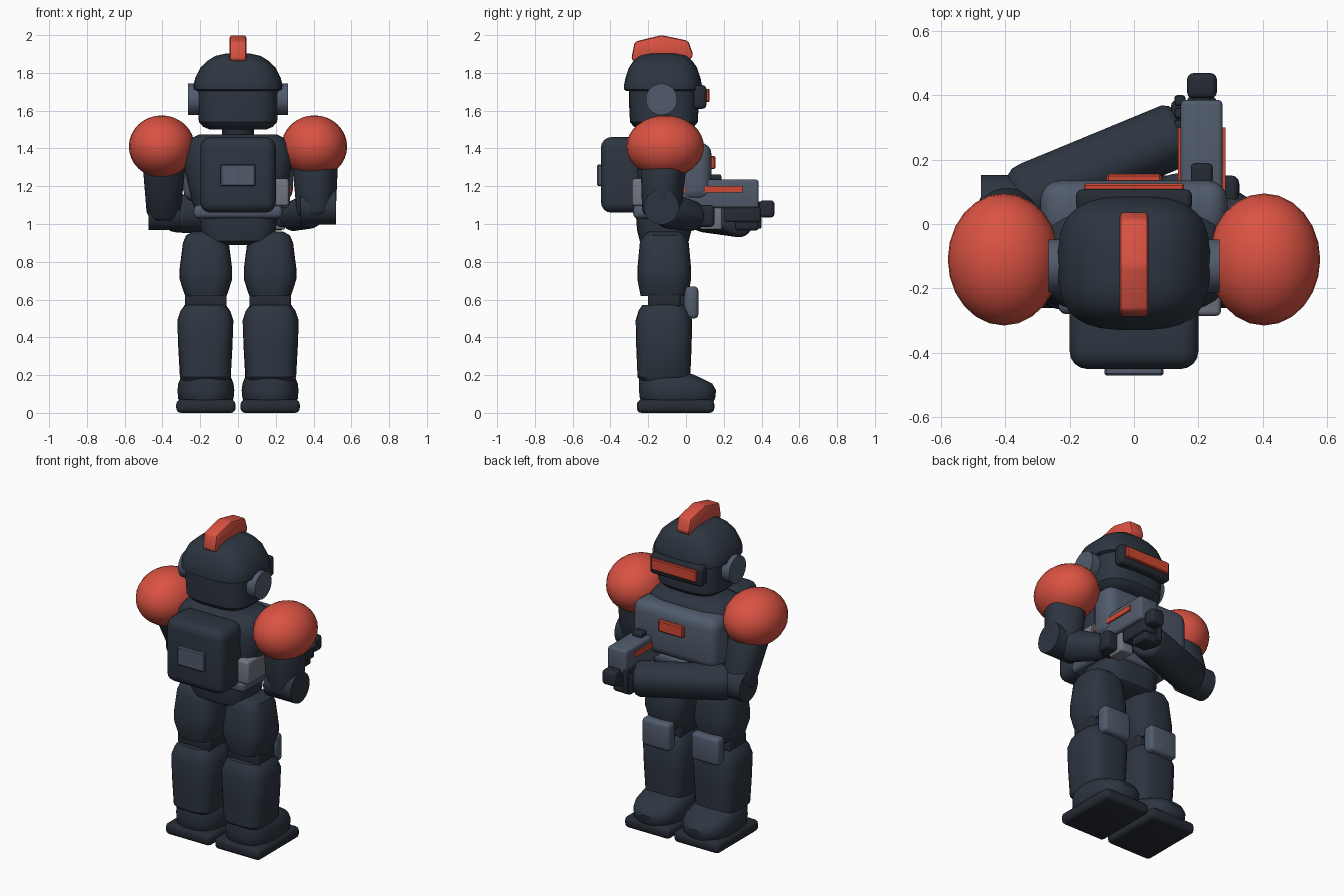
import bpy, bmesh, math
from mathutils import Vector, Matrix

if "Cube" in bpy.data.objects:
    bpy.data.objects.remove(bpy.data.objects["Cube"])


def material(name, rgb):
    m = bpy.data.materials.new(name)
    m.diffuse_color = (*rgb, 1)
    m.use_nodes = True
    m.node_tree.nodes["Principled BSDF"].inputs["Base Color"].default_value = m.diffuse_color
    return m


NAVY = material("dark navy armour", (0.026, 0.036, 0.052))
BLACK = material("near black joints", (0.019, 0.024, 0.034))
SLATE = material("slate plate", (0.082, 0.105, 0.150))
GREY = material("light gun grey", (0.17, 0.18, 0.22))
RED = material("coral red", (0.70, 0.085, 0.055))
GLOW = material("orange red trim", (0.62, 0.065, 0.032))


def finish(bm, name, mat):
    bmesh.ops.recalc_face_normals(bm, faces=bm.faces)
    me = bpy.data.meshes.new(name)
    bm.to_mesh(me)
    bm.free()
    me.materials.append(mat)
    ob = bpy.data.objects.new(name, me)
    bpy.context.collection.objects.link(ob)
    return ob


def box(name, mat, x, y, z, bevel=0.0, segs=3):
    """Box from (min, max) ranges with rounded edges."""
    bm = bmesh.new()
    bmesh.ops.create_cube(bm, size=1)
    for v in bm.verts:
        v.co = Vector([(r[0] + r[1]) / 2 + c * (r[1] - r[0]) for r, c in zip((x, y, z), v.co)])
    if bevel:
        bmesh.ops.bevel(bm, geom=bm.edges[:], offset=bevel, segments=segs, profile=0.5, affect='EDGES')
    return finish(bm, name, mat)


def loft(name, mat, rings, origin=(0, 0, 0), axis=(0, 0, 1), power=2.0, n=32):
    """Rounded-square sections: rings of (distance, half x, half y, y shift)."""
    bm = bmesh.new()
    rot = Vector((0, 0, 1)).rotation_difference(Vector(axis).normalized()).to_matrix()
    loops = []
    for t, hx, hy, *cy in rings:
        loop = []
        for i in range(n):
            a = 2 * math.pi * (i + 0.5) / n
            c, s = math.cos(a), math.sin(a)
            px = math.copysign(abs(c) ** (2 / power), c) * hx
            py = math.copysign(abs(s) ** (2 / power), s) * hy + (cy[0] if cy else 0)
            loop.append(bm.verts.new(Vector(origin) + rot @ Vector((px, py, t))))
        loops.append(loop)
    for a, b in zip(loops, loops[1:]):
        for i in range(n):
            bm.faces.new((a[i], a[(i + 1) % n], b[(i + 1) % n], b[i]))
    bm.faces.new(loops[0])
    bm.faces.new(loops[-1])
    return finish(bm, name, mat)


def limb(name, mat, p, q, r0, r1):
    """Tapered limb with softened ends between two points."""
    d = Vector(q) - Vector(p)
    L = d.length
    e = 0.03
    return loft(name, mat, [(0, r0 * .75, r0 * .75), (e, r0 * .96, r0 * .96), (2 * e, r0, r0),
                            (L - e, r1, r1), (L - e * .3, r1 * .9, r1 * .9), (L, r1 * .75, r1 * .75)],
                p, d, 2.4)


def cyl_x(name, mat, x0, x1, y, z, r):
    return loft(name, mat, [(0, r, r), (x1 - x0, r, r)], (x0, y, z), (1, 0, 0))


# head and helmet
loft("neck", BLACK, [(1.44, .085, .085), (1.54, .085, .085)], (0, -.12, 0))
loft("head", NAVY, [(1.50, .15, .125), (1.515, .185, .16), (1.54, .208, .18), (1.65, .215, .186),
                    (1.73, .215, .186)], (0, -.117, 0), power=3.2)
loft("helmet_dome", NAVY, [(1.705, .222, .195), (1.712, .236, .207), (1.735, .236, .207), (1.77, .228, .2),
                           (1.83, .198, .18), (1.865, .16, .155), (1.89, .12, .125), (1.903, .06, .07)],
     (0, -.122, 0), power=3)
for s, side in ((1, "right"), (-1, "left")):
    cyl_x(side + "_ear_disc", SLATE, min(s * .19, s * .265), max(s * .19, s * .265), -.13, 1.66, .083)
box("visor_frame", BLACK, (-.18, .18), (.04, .108), (1.61, 1.735), .02)
box("visor_glow", GLOW, (-.155, .155), (.10, .125), (1.645, 1.715), .005, 1)

# helmet crest: side profile pushed out across x
bm = bmesh.new()
profile = [(-.29, 1.87), (-.272, 1.965), (-.13, 2.0), (.012, 1.97), (.04, 1.89), (0, 1.85), (-.13, 1.88), (-.25, 1.85)]
face = bm.faces.new([bm.verts.new((-.045, y, z)) for y, z in profile])
ext = bmesh.ops.extrude_face_region(bm, geom=[face])
for v in ext["geom"]:
    if isinstance(v, bmesh.types.BMVert):
        v.co.x = .045
bmesh.ops.bevel(bm, geom=bm.edges[:], offset=.014, segments=2, profile=.5, affect='EDGES')
finish(bm, "helmet_crest", RED)

# torso
loft("torso", NAVY, [(1.03, .21, .14), (1.12, .245, .155), (1.25, .275, .165), (1.36, .295, .17),
                     (1.42, .275, .165), (1.455, .245, .145), (1.475, .205, .11)], (0, -.11, 0), power=3.2)
box("chest_plate", SLATE, (-.29, .29), (-.04, .135), (1.12, 1.43), .06, 4)
box("chest_badge", GLOW, (-.085, .085), (.12, .155), (1.29, 1.36), .006, 1)
box("belt", SLATE, (-.235, .235), (-.28, .05), (1.03, 1.10), .025)
loft("pelvis", NAVY, [(.89, .15, .10), (.91, .185, .13), (.97, .2, .145), (1.04, .205, .15)],
     (0, -.115, 0), power=3.2)
box("backpack", NAVY, (-.2, .2), (-.45, -.22), (1.06, 1.46), .055, 4)
box("backpack_panel", SLATE, (-.092, .092), (-.47, -.44), (1.20, 1.315), .006, 1)

# legs
for s, side in ((1, "right"), (-1, "left")):
    cx = s * .17
    loft(side + "_thigh", NAVY, [(.62, .11, .125), (.64, .118, .13), (.71, .14, .143), (.76, .14, .143),
                                 (.90, .122, .13), (.94, .105, .11), (.96, .07, .08)],
         (cx, -.115, 0), power=3)
    box(side + "_knee_joint", BLACK, (cx - .11, cx + .11), (-.2, -.03), (.555, .635), .015)
    box(side + "_knee_strut", BLACK, (cx - .06, cx + .06), (-.06, .01), (.56, .63), .01)
    box(side + "_knee_pad", SLATE, (cx - .095, cx + .095), (-.01, .065), (.5, .67), .022)
    loft(side + "_shin", NAVY, [(.16, .115, .115), (.19, .135, .14), (.35, .144, .147), (.49, .149, .15),
                                (.54, .132, .135), (.57, .11, .115)], (cx + s * .003, -.117, 0), power=3.2)
    loft(side + "_boot", NAVY, [(.05, .13, .185, -.045), (.075, .147, .2, -.045), (.12, .151, .205, -.045),
                                (.155, .147, .195, -.055), (.185, .135, .165, -.085), (.205, .12, .14, -.105),
                                (.217, .09, .1, -.12)], (cx, 0, 0), power=2.6)
    box(side + "_sole", BLACK, (cx - .157, cx + .157), (-.26, .15), (0, .07), .025)

    # shoulder ball
    bm = bmesh.new()
    bmesh.ops.create_uvsphere(bm, u_segments=24, v_segments=16, radius=1,
                              matrix=Matrix.Translation((s * .404, -.11, 1.41)) @ Matrix.Diagonal((.174, .205, .165, 1)))
    finish(bm, side + "_shoulder_ball", RED)

# right arm, bent back to the trigger
limb("right_upper_arm", NAVY, (.405, -.115, 1.42), (.415, -.13, 1.04), .12, .1)
cyl_x("right_elbow", NAVY, .33, .52, -.13, 1.09, .093)
limb("right_forearm", NAVY, (.41, -.13, 1.08), (.27, .06, 1.035), .09, .075)
box("right_hand", BLACK, (.205, .325), (.03, .15), (.985, 1.1), .02)

# left arm, reaching across to the barrel
limb("left_upper_arm", NAVY, (-.39, -.11, 1.42), (-.395, .05, 1.04), .118, .09)
cyl_x("left_elbow", NAVY, -.475, -.31, .06, 1.06, .092)
limb("left_forearm", NAVY, (-.37, .07, 1.06), (.15, .285, 1.03), .098, .098)
box("left_hand", BLACK, (.115, .24), (.26, .385), (.965, 1.09), .018)
for i in range(3):
    box(f"left_finger_{i + 1}", BLACK, (.125, .16), (.29 + i * .038, .324 + i * .038), (.975, 1.12), .01, 2)
    box(f"right_finger_{i + 1}", BLACK, (.18, .21), (.045 + i * .034, .075 + i * .034), (.99, 1.07), .01, 2)

# rifle
box("rifle_body", SLATE, (.145, .275), (-.06, .385), (1.085, 1.235), .015)
box("rifle_stock", GREY, (.15, .27), (-.285, -.04), (1.095, 1.24), .015)
box("rifle_magazine", GREY, (.165, .25), (.075, .19), (.97, 1.10), .01)
box("rifle_handguard", BLACK, (.165, .255), (.2, .395), (1.01, 1.09), .012)
box("rifle_muzzle", BLACK, (.165, .257), (.39, .468), (1.035, 1.125), .018)
box("rifle_barrel", BLACK, (.185, .237), (.34, .45), (1.055, 1.11), .008)
box("rifle_sight", BLACK, (.177, .243), (.125, .187), (1.22, 1.262), .01)
for s, side in ((1, "right"), (-1, "left")):
    x = .21 + s * .069
    box(side + "_rifle_stripe", GLOW, (x - .0045, x + .0045), (-.02, .3), (1.167, 1.2))

# smooth shading with crisp edges
bpy.ops.object.select_all(action='SELECT')
bpy.context.view_layer.objects.active = bpy.data.objects["torso"]
bpy.ops.object.shade_smooth_by_angle(angle=math.radians(35))
